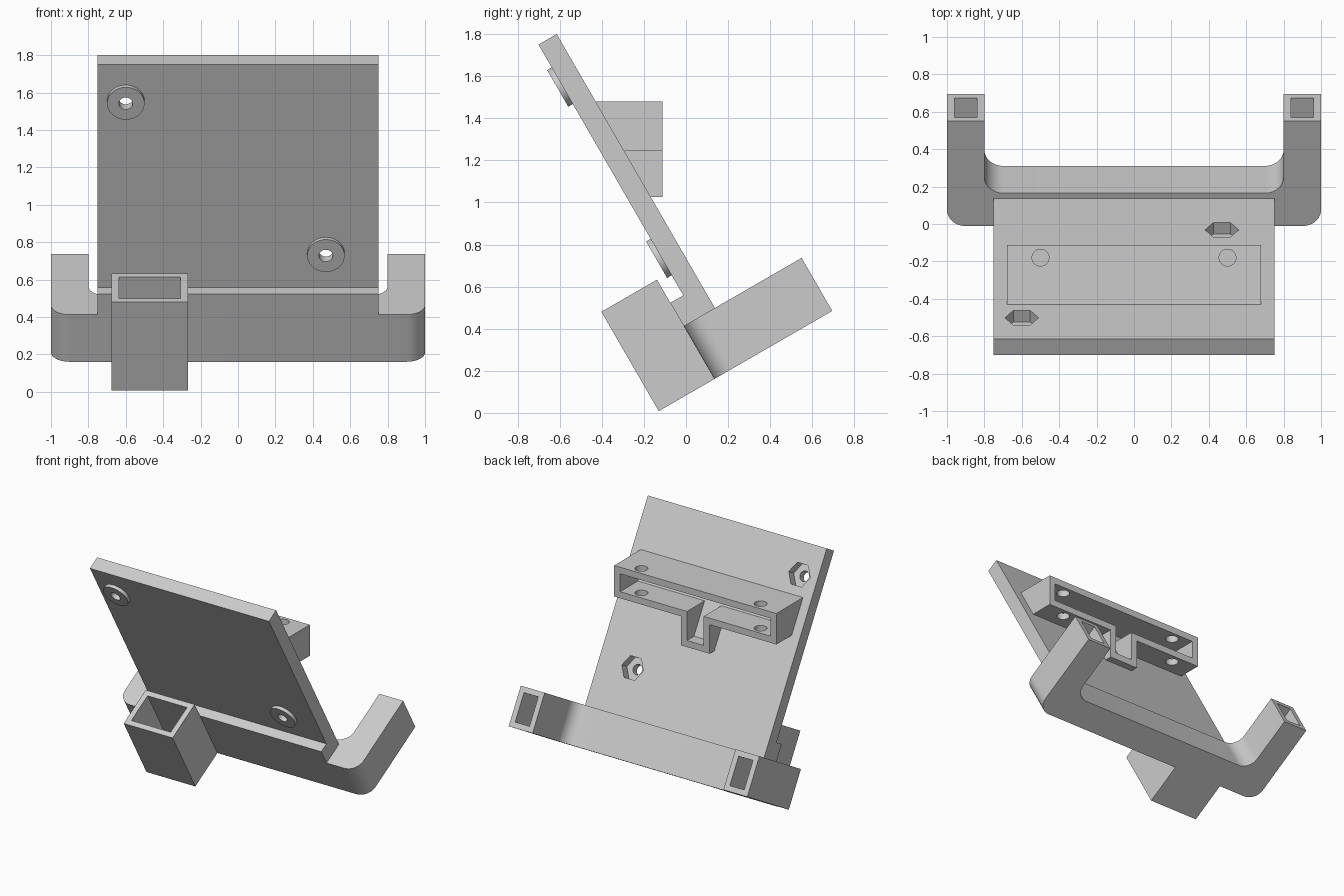
import bpy, bmesh
from math import radians, sin, cos, pi
from mathutils import Matrix, Vector

cube = bpy.data.objects.get("Cube")
if cube:
    bpy.data.objects.remove(cube, do_unlink=True)

TILT = Matrix.Rotation(radians(30), 4, 'X')
gray = bpy.data.materials.new("plain_gray")
gray.use_nodes = True
gray.diffuse_color = (0.6, 0.6, 0.6, 1)
gray.node_tree.nodes["Principled BSDF"].inputs["Base Color"].default_value = (0.6, 0.6, 0.6, 1)


def prism(name, outline, axis, lo, hi, tilted=True, clip=None):
    """Extrude a 2D outline along one axis, optionally tilted and clipped by a plane."""
    def place(p, h):
        co = list(p)
        co.insert("XYZ".index(axis), h)
        return co
    bm = bmesh.new()
    face = bm.faces.new([bm.verts.new(place(p, lo)) for p in outline])
    top = bmesh.ops.extrude_face_region(bm, geom=[face])["geom"]
    shift = Vector(place((0, 0), hi - lo))
    bmesh.ops.translate(bm, vec=shift, verts=[g for g in top if isinstance(g, bmesh.types.BMVert)])
    if tilted:
        bm.transform(TILT)
    bmesh.ops.recalc_face_normals(bm, faces=bm.faces)
    if clip:
        geom = bm.verts[:] + bm.edges[:] + bm.faces[:]
        bmesh.ops.bisect_plane(bm, geom=geom, plane_co=clip[0], plane_no=clip[1], clear_inner=True)
        bmesh.ops.holes_fill(bm, edges=bm.edges[:])
        bmesh.ops.recalc_face_normals(bm, faces=bm.faces)
    me = bpy.data.meshes.new(name)
    bm.to_mesh(me)
    bm.free()
    me.materials.append(gray)
    ob = bpy.data.objects.new(name, me)
    bpy.context.collection.objects.link(ob)
    return ob


def rect(x0, x1, y0, y1):
    return [(x0, y0), (x1, y0), (x1, y1), (x0, y1)]


def arc(cx, cy, r, a0, a1, n=10):
    angles = [radians(a0 + (a1 - a0) * i / n) for i in range(n + 1)]
    return [(cx + r * cos(a), cy + r * sin(a)) for a in angles]


def ngon(cx, cy, r, n):
    return [(cx + r * cos(2 * pi * i / n), cy + r * sin(2 * pi * i / n)) for i in range(n)]


def mirrored(half):
    return half + [(-x, y) for x, y in reversed(half)]


def carve(ob, cutters):
    """Subtract the cutters, keep the result as plain mesh and remove the cutters."""
    for c in cutters:
        c.hide_render = True
        mod = ob.modifiers.new("cut", 'BOOLEAN')
        mod.operation, mod.object, mod.solver = 'DIFFERENCE', c, 'EXACT'
    deps = bpy.context.evaluated_depsgraph_get()
    result = bpy.data.meshes.new_from_object(ob.evaluated_get(deps))
    ob.modifiers.clear()
    ob.data = result
    for c in cutters:
        bpy.data.objects.remove(c, do_unlink=True)


# Tilted frame levels: y runs through the plate, z runs up along it
BASE, BAR_TOP = 0.072, 0.363
FRONT, PLATE_F, PLATE_B = 0.197, 0.268, 0.368
bolts = [(-0.6, 1.64), (0.47, 0.70)]
parts = []

# Back plate with bolt holes and hexagonal nut recesses
plate = prism("back_plate", rect(-0.75, 0.75, BAR_TOP, 1.866), 'Y', PLATE_F, PLATE_B)
cutters = []
for x, z in bolts:
    cutters.append(prism("bolt_hole", ngon(x, z, 0.037, 32), 'Y', 0.1, 0.5))
    cutters.append(prism("nut_recess", ngon(x, z, 0.09, 6), 'Y', PLATE_B - 0.07, 0.5))
carve(plate, cutters)
parts.append(plate)

# Raised washers around the bolt holes
for i, (x, z) in enumerate(bolts):
    washer = prism(f"washer_{i + 1}", ngon(x, z, 0.1, 48), 'Y', 0.243, PLATE_F)
    carve(washer, [prism("washer_hole", ngon(x, z, 0.037, 32), 'Y', 0.1, 0.5)])
    parts.append(washer)

# Ledge in front of the plate foot
parts.append(prism("front_ledge", rect(-0.75, 0.75, FRONT, PLATE_F), 'Z', BAR_TOP, 0.49))

# U-shaped cradle with rounded corners and hollow arms
half = arc(0.9, 0.297, 0.1, -90, 0) + [(1, 0.844), (0.8, 0.844)] + arc(0.7, 0.5, 0.1, 0, -90)
cradle = prism("cradle_bar", mirrored(half), 'Z', BASE, BAR_TOP)
carve(cradle, [prism("arm_hollow", rect(s * 0.9 - 0.06, s * 0.9 + 0.06, BASE + 0.04, BAR_TOP - 0.04),
                     'Y', 0.3, 1) for s in (-1, 1)])
parts.append(cradle)

# Open box on the front
holder = prism("front_box", rect(-0.677, -0.267, -0.108, FRONT), 'Z', BASE, 0.617)
carve(holder, [prism("box_hollow", rect(-0.637, -0.307, -0.068, FRONT - 0.04), 'Z', BASE + 0.04, 1)])
parts.append(holder)


# T-shaped bracket behind the plate, cut to the plate's slope
def tee(inset):
    w, s = 0.68 - inset, 0.12 - inset
    return mirrored([(s, 1.025 + inset), (s, 1.245 + inset), (w, 1.245 + inset), (w, 1.48 - inset)])


normal = TILT.to_3x3() @ Vector((0, 1, 0))
bracket = prism("rear_bracket", tee(0), 'Y', -0.7, -0.112, False, (normal * (PLATE_B - 0.02), normal))
cutters = [prism("bracket_hollow", tee(0.05), 'Y', -0.9, 0.2, False)]
for x in (-0.5, 0.5):
    cutters.append(prism("pin_hole", ngon(x, -0.18, 0.045, 32), 'Z', 1.1, 1.6, False))
carve(bracket, cutters)
parts.append(bracket)

# Smooth the rounded surfaces, keep the edges crisp
bpy.ops.object.select_all(action='DESELECT')
for ob in parts:
    ob.select_set(True)
bpy.context.view_layer.objects.active = plate
bpy.ops.object.shade_smooth_by_angle(angle=radians(30))
